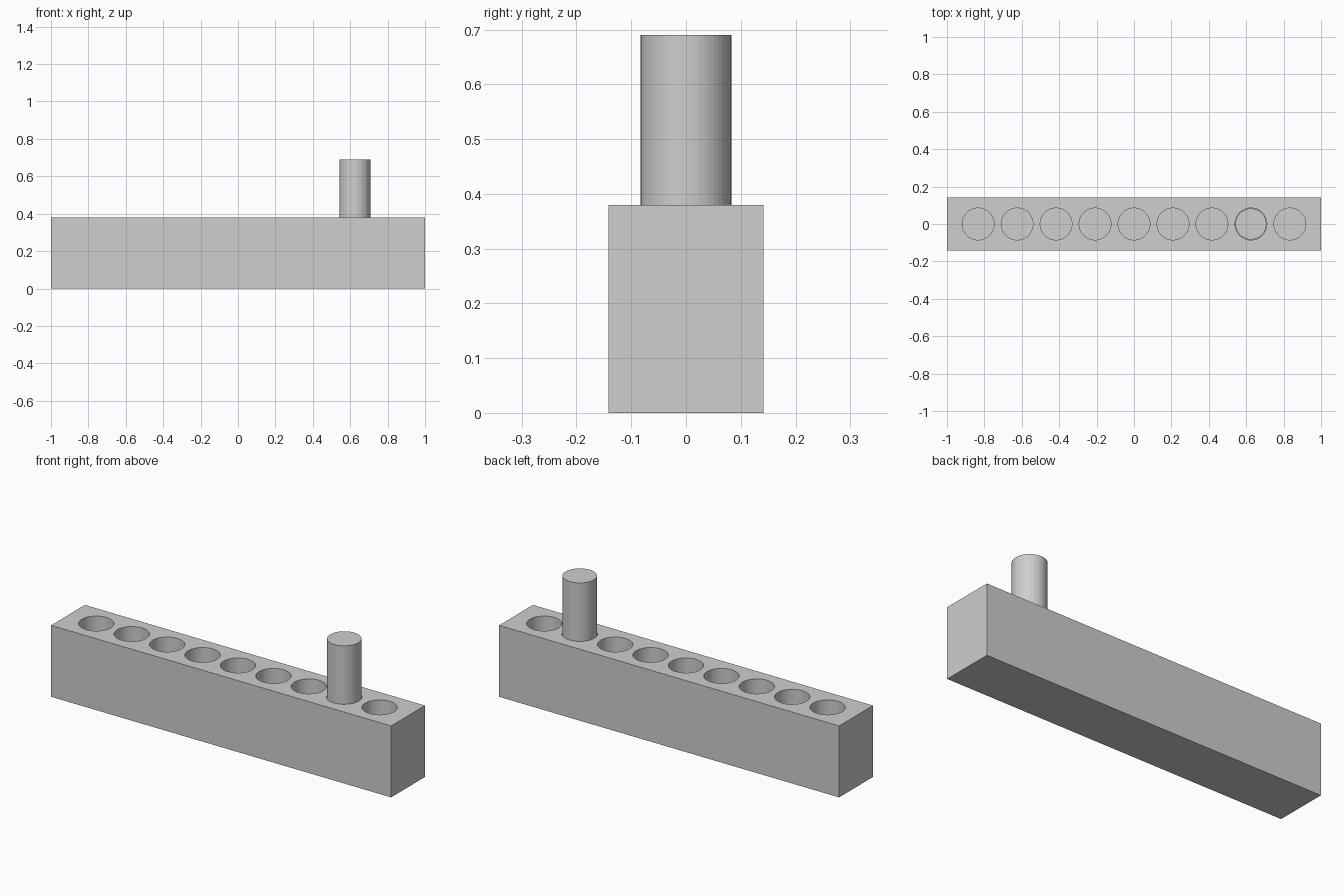
import bpy
import bmesh
from mathutils import Matrix

if "Cube" in bpy.data.objects:
    bpy.data.objects.remove(bpy.data.objects["Cube"])

PITCH = 0.2083      # spacing of the holes
TOP = 0.38          # height of the block
FLOOR = 0.07        # bottom of the holes
SIDES = 48

grey = bpy.data.materials.new("plain grey")
grey.diffuse_color = (0.62, 0.62, 0.62, 1)
grey.use_nodes = True
grey.node_tree.nodes["Principled BSDF"].inputs["Base Color"].default_value = grey.diffuse_color


def add_object(name, bm):
    mesh = bpy.data.meshes.new(name)
    bm.to_mesh(mesh)
    bm.free()
    mesh.materials.append(grey)
    obj = bpy.data.objects.new(name, mesh)
    bpy.context.collection.objects.link(obj)
    return obj


def add_cylinder(bm, x, radius, z0, z1):
    bmesh.ops.create_cone(bm, cap_ends=True, segments=SIDES,
                          radius1=radius, radius2=radius, depth=z1 - z0,
                          matrix=Matrix.Translation((x, 0, (z0 + z1) / 2)))


# Long block
bm = bmesh.new()
bmesh.ops.create_cube(bm, size=1, matrix=Matrix.Translation((0, 0, TOP / 2))
                      @ Matrix.Diagonal((2, 0.284, TOP, 1)))
block = add_object("block", bm)

# Row of nine blind holes
bm = bmesh.new()
for i in range(-4, 5):
    add_cylinder(bm, i * PITCH, 0.085, FLOOR, TOP + 0.1)
cutter = add_object("hole_cutter", bm)
cutter.hide_render = True

cut = block.modifiers.new("holes", 'BOOLEAN')
cut.operation = 'DIFFERENCE'
cut.solver = 'EXACT'
cut.object = cutter
bpy.context.view_layer.objects.active = block
bpy.ops.object.modifier_apply(modifier=cut.name)
bpy.data.objects.remove(cutter)

# Peg standing in the second hole from the right
bm = bmesh.new()
add_cylinder(bm, 3 * PITCH, 0.083, FLOOR, 0.69)
add_object("peg", bm)
